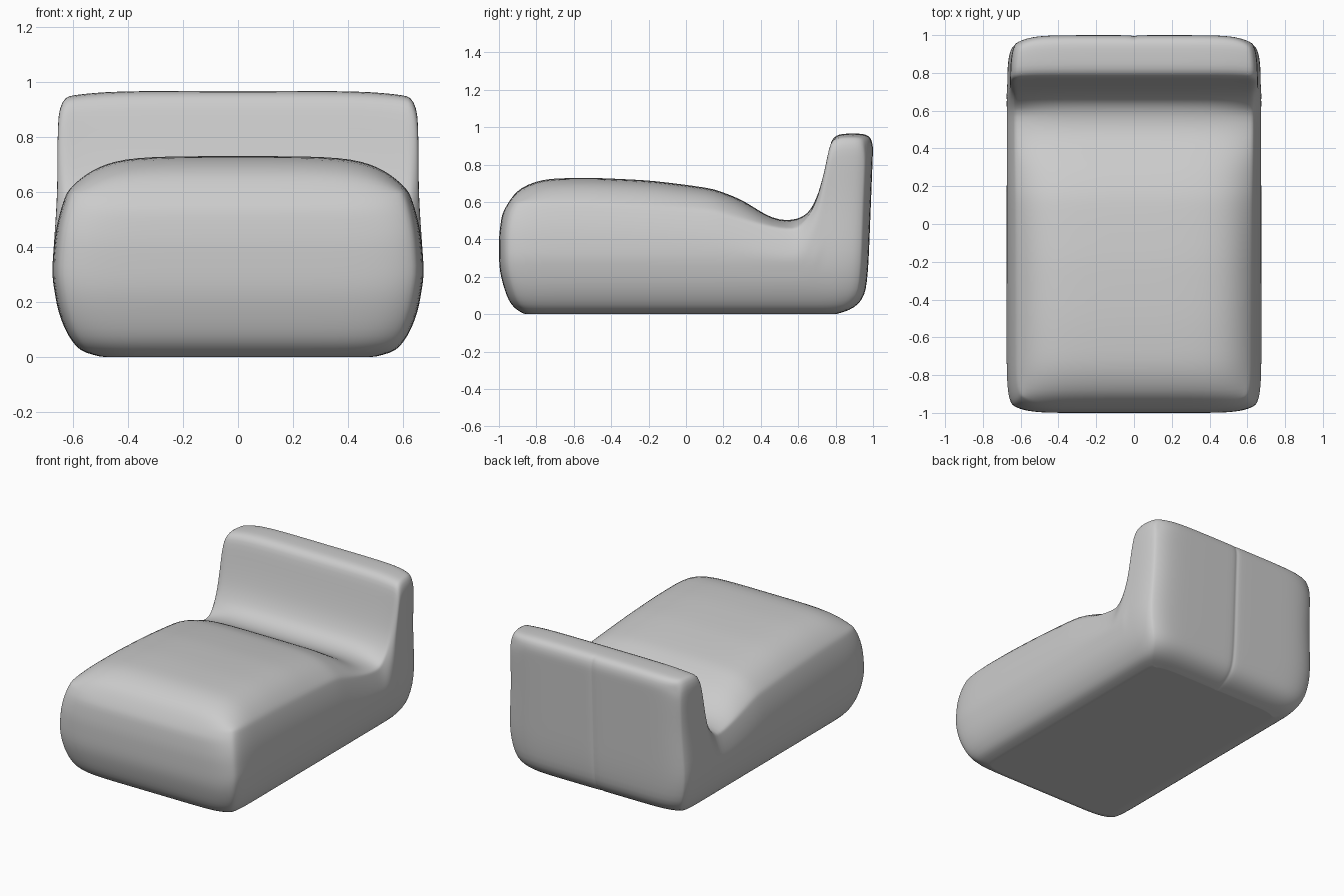
import bpy, bmesh
from math import exp

if "Cube" in bpy.data.objects:
    bpy.data.objects.remove(bpy.data.objects["Cube"])


def lerp_table(table, t, col=1):
    """Piecewise-linear lookup in a list of rows keyed by the first column."""
    if t <= table[0][0]:
        return table[0][col]
    for a, b in zip(table, table[1:]):
        if t <= b[0]:
            f = (t - a[0]) / (b[0] - a[0])
            return a[col] + (b[col] - a[col]) * f
    return table[-1][col]


# Upper profile, front to back: y, height at side seam, height at centre
TOP = [(-1, .60, .58), (-.97, .60, .635), (-.92, .60, .675), (-.83, .60, .71),
       (-.74, .60, .726), (-.5, .595, .73), (-.2, .58, .716), (0, .567, .692),
       (.15, .555, .67), (.3, .51, .612), (.38, .487, .56), (.46, .468, .513),
       (.54, .455, .50), (.6, .458, .51), (.64, .50, .53), (.67, .54, .56),
       (.7, .60, .62), (.72, .66, .68), (.74, .74, .76), (.755, .81, .83),
       (.77, .885, .905), (.785, .925, .945), (.82, .942, .964),
       (.87, .945, .966), (.93, .945, .966), (.965, .94, .961),
       (.99, .925, .942), (1, .89, .90)]
# Half width, front reach and back reach by height
WIDTH = [(0, .50), (.02, .57), (.05, .60), (.1, .63), (.17, .655), (.3, .677),
         (.42, .668), (.6, .656), (.96, .656)]
FRONT = [(0, .86), (.02, .90), (.05, .935), (.12, .97), (.25, 1), (.42, 1),
         (.53, .985), (.6, .95)]
BACK = [(0, .80), (.02, .87), (.05, .92), (.1, .955), (.2, .973), (.5, .985),
        (.88, 1)]

half = [.02, .05, .2, .4, .6, .72, .82, .9, .96, 1]
U = [-h for h in reversed(half)] + [0] + half
V = sorted([r[0] for r in TOP] + [-.62, -.35, -.1, .07, .22])
LOW = [0, .008, .02, .05, .1, .17]
HIGH = [.15, .3, .45, .6, .75, .88, .95, 1]
NU, NV, NW = len(U), len(V), len(LOW) + len(HIGH)


def body_point(i, j, k):
    u, v = U[i], V[j]
    seam, crown = lerp_table(TOP, v, 1), lerp_table(TOP, v, 2)
    top = seam + (crown - seam) * (1 - abs(u) ** 6)
    z = LOW[k] if k < len(LOW) else .17 + (top - .17) * HIGH[k - len(LOW)]
    # Sides tuck in towards the seam, tighter on the backrest
    back = min(1, max(0, (v - .6) / .15))
    amount, radius = .035 - .01 * back, .2 - .13 * back
    w = lerp_table(WIDTH, z) - amount * max(0, 1 - max(0, top - z) / radius) ** 2
    x = u * w * (1 - .045 * abs(v) ** 16)
    # Ends bulge and have rounded corners in plan
    reach = lerp_table(FRONT if v < 0 else BACK, z)
    y = v * (1 - (1 - reach) * abs(v) ** 3)
    y *= 1 - .04 * abs(u) ** 10 * abs(v) ** 6
    # Shallow stitched groove down the back
    if v > .98:
        y -= .007 * exp(-(x / .012) ** 2)
    return x, y, z


bm = bmesh.new()
verts = {}


def vert(i, j, k):
    if (i, j, k) not in verts:
        verts[i, j, k] = bm.verts.new(body_point(i, j, k))
    return verts[i, j, k]


def sheet(na, nb, place):
    for a in range(na - 1):
        for b in range(nb - 1):
            bm.faces.new([vert(*place(a, b)), vert(*place(a + 1, b)),
                          vert(*place(a + 1, b + 1)), vert(*place(a, b + 1))])


# Top and bottom, both sides, front and back
for end in (0, NW - 1):
    sheet(NU, NV, lambda a, b: (a, b, end))
for end in (0, NU - 1):
    sheet(NV, NW, lambda a, b: (end, a, b))
for end in (0, NV - 1):
    sheet(NU, NW, lambda a, b: (a, end, b))
bmesh.ops.recalc_face_normals(bm, faces=bm.faces[:])

mesh = bpy.data.meshes.new("lounge_seat")
bm.to_mesh(mesh)
bm.free()
seat = bpy.data.objects.new("lounge_seat", mesh)
bpy.context.collection.objects.link(seat)
for p in mesh.polygons:
    p.use_smooth = True

sub = seat.modifiers.new("soft_surface", 'SUBSURF')
sub.levels = sub.render_levels = 1
